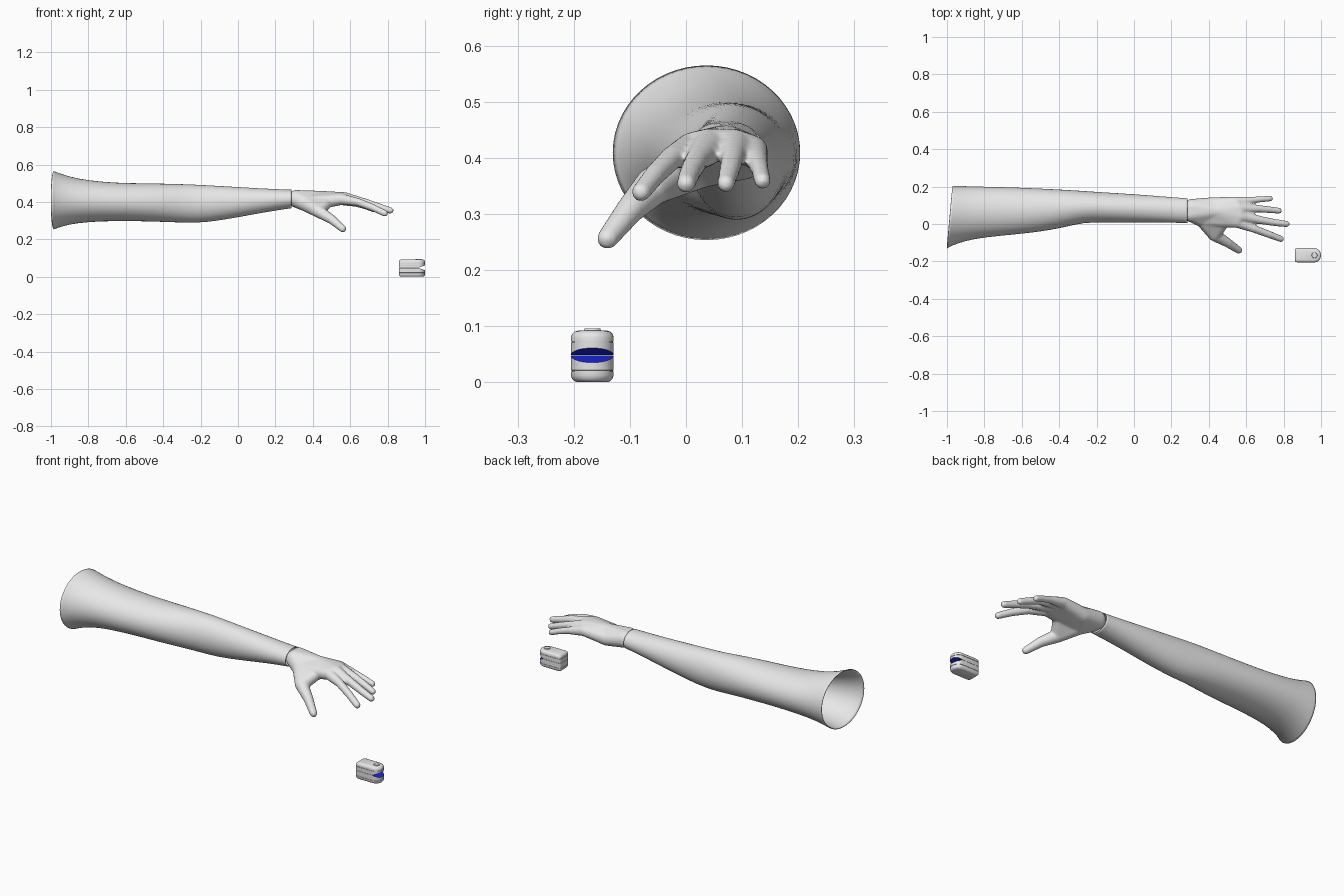
import bpy, bmesh, math
from mathutils import Vector

cube = bpy.data.objects.get("Cube")
if cube:
    bpy.data.objects.remove(cube, do_unlink=True)


def material(name, rgb):
    m = bpy.data.materials.new(name)
    m.use_nodes = True
    m.diffuse_color = (*rgb, 1)
    m.node_tree.nodes["Principled BSDF"].inputs["Base Color"].default_value = (*rgb, 1)
    return m


GREY = material("light grey", (0.8, 0.8, 0.8))
BLUE = material("blue", (0.01, 0.02, 0.8))


def finish(bm, name, mats, smooth_angle=None):
    bmesh.ops.recalc_face_normals(bm, faces=bm.faces)
    mesh = bpy.data.meshes.new(name)
    bm.to_mesh(mesh)
    bm.free()
    for m in mats:
        mesh.materials.append(m)
    ob = bpy.data.objects.new(name, mesh)
    bpy.context.collection.objects.link(ob)
    if smooth_angle:
        bpy.ops.object.select_all(action='DESELECT')
        ob.select_set(True)
        bpy.context.view_layer.objects.active = ob
        bpy.ops.object.shade_smooth_by_angle(angle=math.radians(smooth_angle))
    else:
        for p in mesh.polygons:
            p.use_smooth = True
    return ob


def bridge(bm, a, b):
    n = len(a)
    for i in range(n):
        bm.faces.new((a[i], a[(i + 1) % n], b[(i + 1) % n], b[i]))


# Arm: open tube lofted through ellipses given as x, y low, y high, z low, z high
sections = [
    (-0.985, -0.132, 0.205, 0.252, 0.566), (-0.965, -0.118, 0.205, 0.26, 0.558),
    (-0.90, -0.09, 0.203, 0.28, 0.535), (-0.80, -0.072, 0.20, 0.293, 0.515),
    (-0.65, -0.058, 0.197, 0.298, 0.502), (-0.50, -0.042, 0.19, 0.296, 0.50),
    (-0.38, -0.02, 0.184, 0.292, 0.498), (-0.27, 0.008, 0.177, 0.288, 0.495),
    (-0.17, 0.008, 0.17, 0.289, 0.49), (0.0, 0.008, 0.16, 0.317, 0.48),
    (0.15, 0.008, 0.148, 0.346, 0.471), (0.27, 0.005, 0.138, 0.364, 0.466),
    (0.286, 0.005, 0.138, 0.366, 0.466),
]
bm = bmesh.new()
SIDES = 28
previous = None
for k, (x, y0, y1, z0, z1) in enumerate(sections):
    ring = []
    for i in range(SIDES):
        a = 2 * math.pi * i / SIDES
        tilt = 0.014 * math.cos(a) if k < 2 else 0
        ring.append(bm.verts.new((x + tilt, (y0 + y1) / 2 + (y1 - y0) / 2 * math.cos(a),
                                  (z0 + z1) / 2 + (z1 - z0) / 2 * math.sin(a))))
    if previous:
        bridge(bm, previous, ring)
    previous = ring
arm = finish(bm, "arm", [GREY])
arm.modifiers.new("round", 'SUBSURF').levels = 1
arm.modifiers["round"].render_levels = 1
shell = arm.modifiers.new("shell", 'SOLIDIFY')
shell.thickness = 0.004
shell.offset = -1

# Hand: hulls around spheres (x, y, z, radius), fused into one skin
bm = bmesh.new()


def hull(*balls):
    part = bmesh.new()
    for x, y, z, r in balls:
        made = bmesh.ops.create_icosphere(part, subdivisions=3, radius=r)
        bmesh.ops.translate(part, verts=made["verts"], vec=Vector((x, y, z)))
    res = bmesh.ops.convex_hull(part, input=part.verts)
    inside = {g for g in res["geom_interior"] + res["geom_unused"]
              if isinstance(g, bmesh.types.BMVert)}
    bmesh.ops.delete(part, geom=list(inside), context='VERTS')
    bmesh.ops.recalc_face_normals(part, faces=part.faces)
    temp = bpy.data.meshes.new("hull")
    part.to_mesh(temp)
    part.free()
    bm.from_mesh(temp)
    bpy.data.meshes.remove(temp)


wrist = [(0.31, 0.055, 0.417, 0.046), (0.31, 0.088, 0.417, 0.046)]
back_of_hand = (0.44, 0.07, 0.414, 0.045)
thumb_root = (0.37, 0.025, 0.39, 0.044)
heel = (0.41, 0.103, 0.4, 0.039)
fingers = [
    [(0.55, 0.01, 0.415, 0.03), (0.64, -0.025, 0.4, 0.021),
     (0.72, -0.055, 0.37, 0.019), (0.785, -0.08, 0.339, 0.017)],
    [(0.57, 0.042, 0.42, 0.032), (0.68, 0.02, 0.397, 0.021),
     (0.75, 0.008, 0.375, 0.019), (0.815, 0.0, 0.354, 0.017)],
    [(0.56, 0.085, 0.42, 0.031), (0.66, 0.082, 0.396, 0.02),
     (0.72, 0.077, 0.375, 0.018), (0.775, 0.071, 0.354, 0.016)],
    [(0.54, 0.118, 0.412, 0.028), (0.63, 0.128, 0.392, 0.018),
     (0.68, 0.132, 0.377, 0.016), (0.728, 0.136, 0.359, 0.015)],
]
thumb = [thumb_root, (0.43, -0.058, 0.35, 0.034),
         (0.5, -0.1, 0.307, 0.025), (0.56, -0.14, 0.256, 0.019)]

hull(*wrist, back_of_hand, heel, thumb_root)
hull(back_of_hand, heel, thumb_root, *[f[0] for f in fingers])
hull(thumb_root, thumb[1], (0.48, 0.01, 0.4, 0.03))
for chain in fingers + [thumb]:
    for a, b in zip(chain, chain[1:]):
        hull(a, b)
hand = finish(bm, "hand", [GREY])
fuse = hand.modifiers.new("fuse", 'REMESH')
fuse.mode = 'VOXEL'
fuse.voxel_size = 0.0055
fuse.use_smooth_shade = True
soft = hand.modifiers.new("soften", 'SMOOTH')
soft.factor = 0.5
soft.iterations = 5

# Finger clip: two rounded shells whose seam opens into a wedge at the front end
HINGE, MID_X, MID_Y, HALF = 0.965, 0.93, -0.167, 0.038
ARC = 17
plan = []
for i in range(ARC):
    a = math.pi * (i / (ARC - 1) - 0.5)
    plan.append((HINGE + 0.035 * math.cos(a), HALF * math.sin(a)))
for side in (1, -1):
    corner = [(0.872 - 0.012 * math.sin(t), side * (HALF - 0.012 + 0.012 * math.cos(t)))
              for t in (0, math.pi / 6, math.pi / 3, math.pi / 2)]
    plan += corner[::side]


def clip_half(name, seam, direction, levels):
    bm = bmesh.new()
    rings = []
    for z, inset in levels + [(None, 0)]:
        ring = []
        for x, y in plan:
            height = z
            if z is None:
                height = seam + direction * 0.36 * max(0, x - HINGE)
            ring.append(bm.verts.new((MID_X + (x - MID_X) * (1 - inset / 0.07),
                                      MID_Y + y * (1 - inset / HALF), height)))
        if rings:
            bridge(bm, rings[-1], ring)
        rings.append(ring)
    bm.faces.new(rings[0])
    inner = rings[-1]
    bm.faces.new(inner[ARC - 1:] + inner[:1])
    bm.faces.new(inner[:ARC]).material_index = 1      # finger pad
    finish(bm, name, [GREY, BLUE], 35)


def levels(base, direction):
    steps = [(0, 0.012), (0.002, 0.006), (0.006, 0.002), (0.012, 0), (0.019, 0),
             (0.0195, 0.0015), (0.021, 0.0015), (0.0215, 0)]
    return [(base + direction * z, inset) for z, inset in steps]


clip_half("clip_lower_shell", 0.0475, -1, levels(0, 1))
clip_half("clip_upper_shell", 0.0485, 1, levels(0.092, -1))

# Low button on the clip
bm = bmesh.new()
bmesh.ops.create_cone(bm, cap_ends=True, segments=24, radius1=0.016, radius2=0.014, depth=0.006)
bmesh.ops.translate(bm, verts=bm.verts, vec=(0.965, MID_Y, 0.093))
finish(bm, "clip_button", [GREY], 35)
